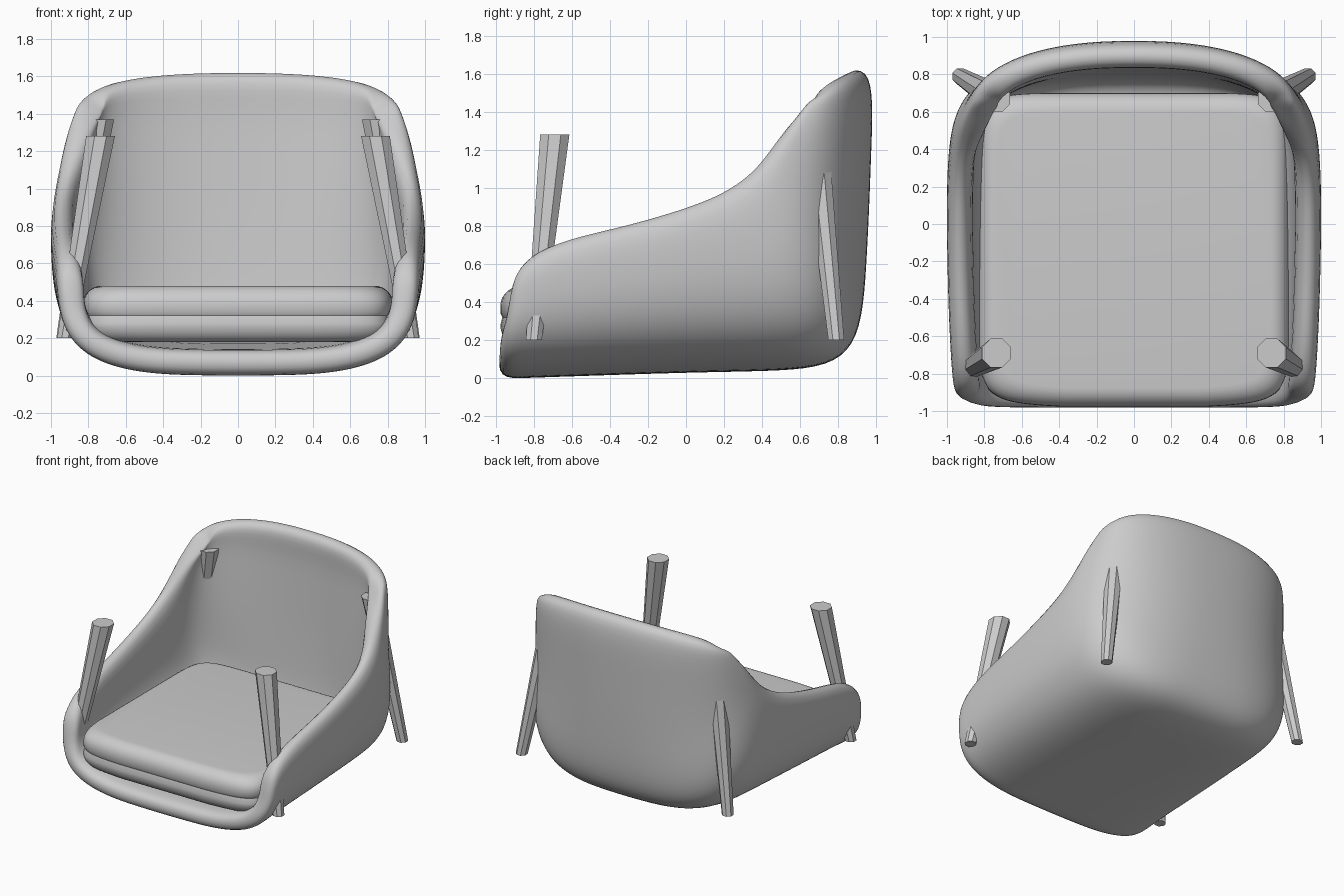
import bpy, bmesh, math
from mathutils import Vector

cube = bpy.data.objects.get("Cube")
if cube:
    bpy.data.objects.remove(cube)

grey = bpy.data.materials.new("plain_grey")
grey.use_nodes = True
COLOUR = (0.6, 0.6, 0.6, 1)
grey.diffuse_color = COLOUR
grey.node_tree.nodes["Principled BSDF"].inputs["Base Color"].default_value = COLOUR


def finish(name, bm, smooth=None):
    """Turn a bmesh into a named object, smooth below the given angle."""
    me = bpy.data.meshes.new(name)
    bm.to_mesh(me)
    bm.free()
    me.materials.append(grey)
    ob = bpy.data.objects.new(name, me)
    bpy.context.collection.objects.link(ob)
    if smooth:
        bpy.ops.object.select_all(action='DESELECT')
        ob.select_set(True)
        bpy.context.view_layer.objects.active = ob
        bpy.ops.object.shade_smooth_by_angle(angle=math.radians(smooth))
    return ob


def bridge(bm, rows, closed=False):
    """Join successive rows of vertices with quads."""
    for a, b in zip(rows, rows[1:]):
        n = len(a)
        for i in range(n if closed else n - 1):
            j = (i + 1) % n
            bm.faces.new((a[i], a[j], b[j], b[i]))


def power(v, e):
    return math.copysign(abs(v) ** e, v)


# Tub shell: each station has a spine point (y, z), a rim point (y, z) and a half width
stations = [
    ((-.985, -.005), (-.925, .52), .955),
    ((-.85, .0), (-.84, .65), .975),
    ((-.55, .01), (-.62, .74), .99),
    ((-.25, .02), (-.35, .80), 1.0),
    ((.10, .03), (-.10, .87), 1.005),
    ((.42, .035), (.10, .94), 1.005),
    ((.70, .05), (.22, 1.00), 1.0),
    ((.86, .13), (.31, 1.06), .99),
    ((.93, .31), (.38, 1.12), .975),
    ((.95, .60), (.44, 1.19), .955),
    ((.965, .90), (.49, 1.26), .935),
    ((.975, 1.20), (.54, 1.33), .91),
    ((.985, 1.45), (.59, 1.40), .88),
    ((.96, 1.635), (.64, 1.47), .84),
]
STEPS = 24
bm = bmesh.new()
rows = []
for k, (spine, rim, w) in enumerate(stations):
    n = max(2.3, 3.5 - .35 * max(0, k - 6))
    row = []
    for i in range(STEPS + 1):
        a = math.pi * (i / STEPS - 0.5)
        t = 1 - power(max(math.cos(a), 0), 2 / n)
        row.append(bm.verts.new((w * power(math.sin(a), 2 / n),
                                 spine[0] + (rim[0] - spine[0]) * t,
                                 spine[1] + (rim[1] - spine[1]) * t)))
    rows.append(row)
bridge(bm, rows)
# Point the faces outward so that the wall thickens inward
bm.normal_update()
if sum(f.normal.dot(f.calc_center_median() - Vector((0, 0, .9))) for f in bm.faces) < 0:
    bmesh.ops.reverse_faces(bm, faces=bm.faces[:])
shell = finish("tub_shell", bm, 80)
wall = shell.modifiers.new("wall", 'SOLIDIFY')
wall.thickness = 0.14
wall.offset = -1
soft = shell.modifiers.new("soft", 'SUBSURF')
soft.levels = soft.render_levels = 2


# Seat: stacked rings of a rounded square whose front edge bows out
def cushion(name, profile, front, back):
    bm = bmesh.new()
    mid, half = (front + back) / 2, (back - front) / 2
    rings = []
    for inset, z in profile:
        ring = []
        for i in range(96):
            a = 2 * math.pi * (i + .5) / 96
            c, s = power(math.cos(a), .22), power(math.sin(a), .22)
            bow = 0.04 * (1 - c * c) if s < 0 else 0
            ring.append(bm.verts.new((c * (.83 - inset),
                                      mid + s * (half - inset + bow), z)))
        rings.append(ring)
    bridge(bm, rings, closed=True)
    bm.faces.new(rings[0][::-1])
    bm.faces.new(rings[-1])
    bmesh.ops.recalc_face_normals(bm, faces=bm.faces[:])
    finish(name, bm, 50)


def arc(z, height, depth, lo, hi, count=8):
    """Quarter round edge as (inset, z) pairs."""
    for i in range(count):
        a = math.radians(lo + (hi - lo) * i / (count - 1))
        yield depth * (1 - math.cos(a)), z + height * math.sin(a)


cushion("seat_base", list(arc(.28, .10, .08, -90, 0)) + [(.01, .32)], -.945, .62)
cushion("seat_cushion", [(.01, .32), (0, .34)] + list(arc(.38, .10, .10, 0, 90)), -.945, .70)


# Legs: tapered octagonal posts leaning inward
def leg(name, foot, top, r_foot, r_top):
    bm = bmesh.new()
    rings = []
    for (x, y, z), r in ((foot, r_foot), (top, r_top)):
        rings.append([bm.verts.new((x + r * math.cos(math.tau * (i + .5) / 8),
                                    y + r * math.sin(math.tau * (i + .5) / 8), z))
                      for i in range(8)])
    bridge(bm, rings, closed=True)
    bm.faces.new(rings[0][::-1])
    bm.faces.new(rings[1])
    bmesh.ops.recalc_face_normals(bm, faces=bm.faces[:])
    finish(name, bm)


for side, s in (("left", 1), ("right", -1)):
    leg("front_leg_" + side, (s * .925, -.80, .2), (s * .735, -.69, 1.28), .045, .083)
    leg("rear_leg_" + side, (s * .93, .79, .2), (s * .735, .67, 1.37), .045, .078)
